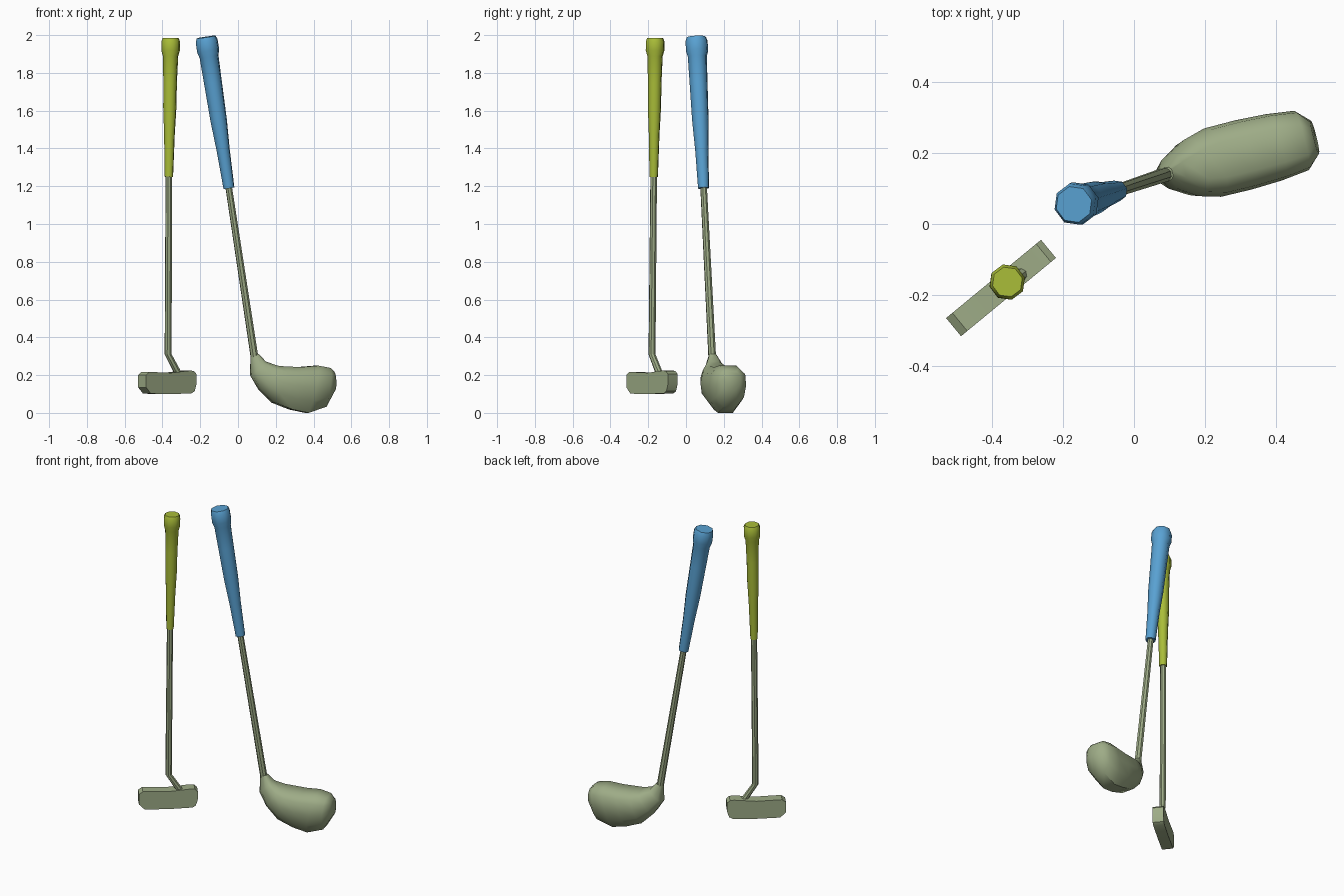
import bpy, bmesh
from math import sin, cos, pi, radians
from mathutils import Vector

if "Cube" in bpy.data.objects:
    bpy.data.objects.remove(bpy.data.objects["Cube"])


def material(name, rgb):
    m = bpy.data.materials.new(name)
    m.diffuse_color = (*rgb, 1)
    m.use_nodes = True
    m.node_tree.nodes["Principled BSDF"].inputs["Base Color"].default_value = m.diffuse_color
    return m


metal = material("sage_metal", (0.34, 0.41, 0.24))
blue = material("blue_grip", (0.10, 0.36, 0.65))
lime = material("lime_grip", (0.40, 0.51, 0.04))


def loft(name, rings, mat, angle=40):
    """Skin a list of equal-sized vertex rings and cap both ends."""
    bm = bmesh.new()
    vs = [[bm.verts.new(p) for p in r] for r in rings]
    n = len(vs[0])
    for a, b in zip(vs, vs[1:]):
        for i in range(n):
            j = (i + 1) % n
            bm.faces.new((a[i], a[j], b[j], b[i]))
    bm.faces.new(vs[0][::-1])
    bm.faces.new(vs[-1])
    bmesh.ops.recalc_face_normals(bm, faces=bm.faces)
    me = bpy.data.meshes.new(name)
    bm.to_mesh(me)
    bm.free()
    me.materials.append(mat)
    ob = bpy.data.objects.new(name, me)
    bpy.context.collection.objects.link(ob)
    bpy.ops.object.select_all(action='DESELECT')
    ob.select_set(True)
    bpy.context.view_layer.objects.active = ob
    bpy.ops.object.shade_smooth_by_angle(angle=radians(angle))
    return ob


def tube(name, path, radii, mat, sides=8, angle=40):
    """Sweep a regular polygon along a path with a radius per point."""
    pts = [Vector(p) for p in path]
    rings = []
    for i, p in enumerate(pts):
        t = (pts[min(i + 1, len(pts) - 1)] - pts[max(i - 1, 0)]).normalized()
        side = Vector((0, 1, 0)).cross(t).normalized()
        up = t.cross(side)
        rings.append([p + radii[i] * (side * cos(2 * pi * k / sides + .25) +
                                      up * sin(2 * pi * k / sides + .25))
                      for k in range(sides)])
    return loft(name, rings, mat, angle)


def grip(name, bottom, top, profile, mat):
    """Flared handle; profile holds (fraction of length, radius)."""
    a, b = Vector(bottom), Vector(top)
    return tube(name, [a.lerp(b, f) for f, _ in profile],
                [r for _, r in profile], mat, angle=50)


# Putter: grip, shaft with bent neck, bar head
grip("putter_grip", (-.366, -.171, 1.25), (-.356, -.163, 1.985),
     [(0, .023), (.3, .029), (.5, .036), (.68, .037), (.87, .042),
      (.91, .051), (.975, .051), (1, .043)], lime)
tube("putter_shaft",
     [(-.366, -.171, 1.26), (-.370, -.180, .31), (-.312, -.138, .20)],
     [.018, .019, .019], metal, angle=30)

a = radians(39.5)
along, across = Vector((cos(a), sin(a), 0)), Vector((-sin(a), cos(a), 0))
centre = Vector((-.374, -.180, 0))
outline = [(-.173, .135), (-.173, .20), (-.15, .217), (0, .212), (.13, .224),
           (.155, .222), (.173, .205), (.172, .15), (.16, .115), (.14, .104),
           (0, .099), (-.14, .102)]
loft("putter_head",
     [[centre + along * u + across * w + Vector((0, 0, z)) for u, z in outline]
      for w in (-.033, .033)], metal, 30)

# Driver: grip, shaft, rounded head flowing out of the hosel
grip("driver_grip", (-.048, .093, 1.19), (-.169, .055, 1.990),
     [(0, .030), (.25, .036), (.45, .045), (.7, .049), (.87, .052),
      (.91, .061), (.975, .060), (1, .052)], blue)
tube("driver_shaft", [(-.050, .093, 1.20), (.088, .139, .29)],
     [.018, .021], metal, angle=30)

a = radians(14)
along, across = Vector((cos(a), sin(a), 0)), Vector((-sin(a), cos(a), 0))
# bottom x, bottom z, top x, top z, half width
sections = [(.068, .305, .108, .312, .019), (.068, .20, .142, .272, .046),
            (.115, .125, .20, .25, .082), (.185, .055, .25, .245, .099),
            (.28, .018, .33, .243, .100), (.365, .0, .415, .250, .096),
            (.46, .033, .480, .238, .086), (.513, .125, .505, .218, .048)]
rings = []
for bx, bz, tx, tz, hw in sections:
    lo = Vector((.09, .14, bz)) + along * ((bx - .09) / cos(a))
    hi = Vector((.09, .14, tz)) + along * ((tx - .09) / cos(a))
    # fraction of height and of half width round a boxy octagonal section
    shape = [(0, .42), (.25, .88), (.55, 1), (.84, .92), (1, .5)]
    half = [(f, w) for f, w in shape]
    rings.append([lo.lerp(hi, f) + across * w * hw for f, w in half] +
                 [lo.lerp(hi, f) - across * w * hw for f, w in reversed(half)])
loft("driver_head", rings, metal, 45)
